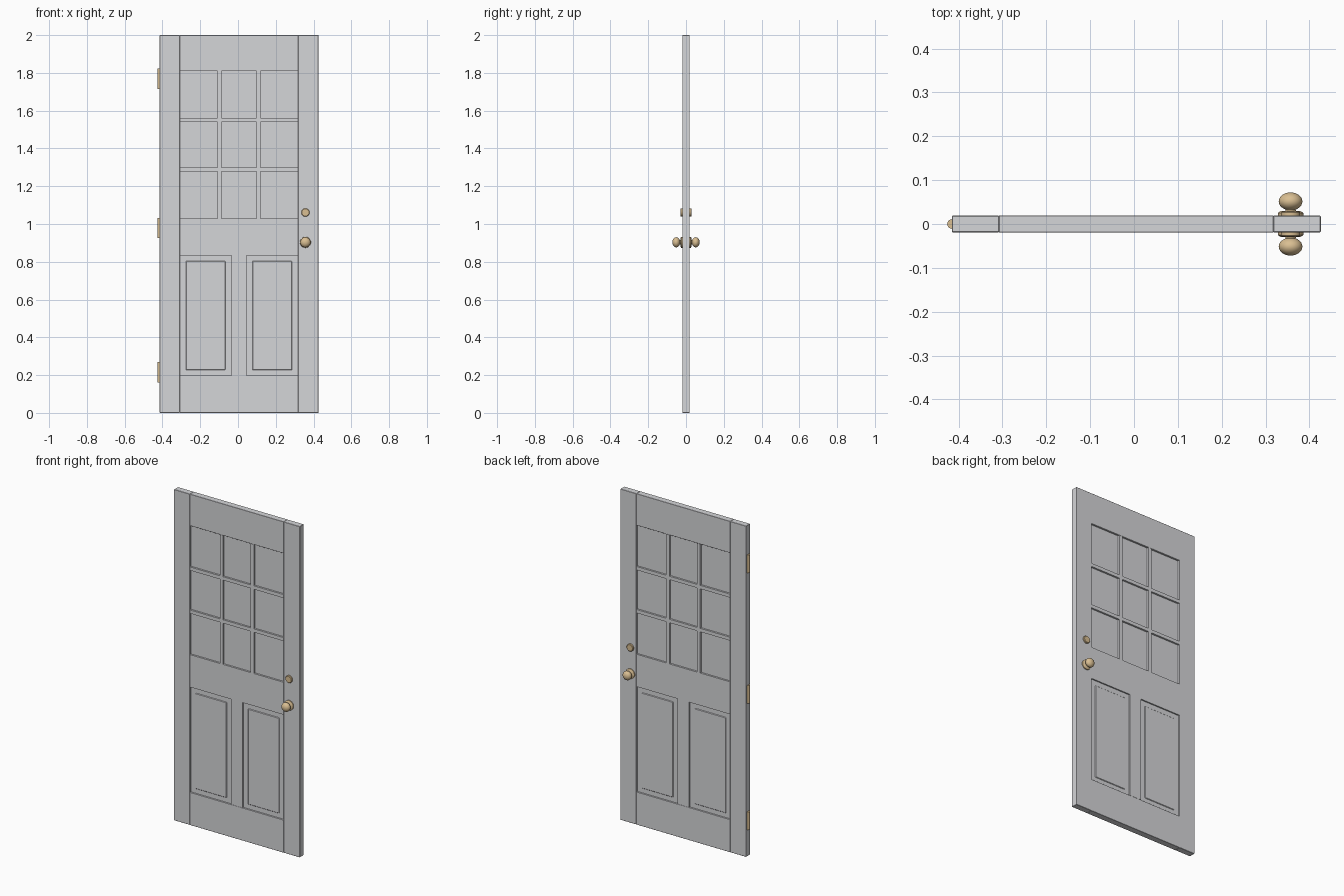
import bpy, bmesh, math
from mathutils import Matrix

old = bpy.data.objects.get("Cube")
if old:
    bpy.data.objects.remove(old, do_unlink=True)


def make_material(name, rgb):
    mat = bpy.data.materials.new(name)
    mat.use_nodes = True
    mat.diffuse_color = (*rgb, 1)
    bsdf = mat.node_tree.nodes["Principled BSDF"]
    bsdf.inputs["Base Color"].default_value = (*rgb, 1)
    return mat


GREY = make_material("pale grey paint", (0.665, 0.67, 0.69))
BRASS = make_material("brass", (0.70, 0.52, 0.29))

HALF = 0.019                      # half the door thickness
LEFT, RIGHT = -0.415, 0.426       # outer edges of the leaf
IN_L, IN_R = -0.308, 0.318        # inner edges of the stiles


def finish(bm, name, mat):
    bmesh.ops.recalc_face_normals(bm, faces=bm.faces)
    mesh = bpy.data.meshes.new(name)
    bm.to_mesh(mesh)
    bm.free()
    mesh.materials.append(mat)
    obj = bpy.data.objects.new(name, mesh)
    bpy.context.collection.objects.link(obj)
    return obj


def board(name, x0, x1, z0, z1, half=HALF, bevel=0.0):
    bm = bmesh.new()
    bmesh.ops.create_cube(bm, size=1)
    size = Matrix.Diagonal((x1 - x0, 2 * half, z1 - z0, 1))
    place = Matrix.Translation(((x0 + x1) / 2, 0, (z0 + z1) / 2))
    bm.transform(place @ size)
    obj = finish(bm, name, GREY)
    if bevel:
        mod = obj.modifiers.new("eased edges", "BEVEL")
        mod.width = bevel
        mod.segments = 1


def lathe(name, profile, x, z, side, steps=32):
    """Turn (radius, distance from door centre) points around the y axis."""
    bm = bmesh.new()
    verts = [bm.verts.new((r, d * side, 0)) for r, d in profile]
    edges = [bm.edges.new(pair) for pair in zip(verts, verts[1:])]
    bmesh.ops.spin(bm, geom=verts + edges, cent=(0, 0, 0), axis=(0, 1, 0),
                   angle=math.tau, steps=steps)
    bmesh.ops.remove_doubles(bm, verts=bm.verts, dist=1e-5)
    bm.transform(Matrix.Translation((x, 0, z)))
    smooth(finish(bm, name, BRASS))


def smooth(obj):
    bpy.ops.object.select_all(action="DESELECT")
    obj.select_set(True)
    bpy.context.view_layer.objects.active = obj
    bpy.ops.object.shade_smooth_by_angle(angle=math.radians(35))


# Stiles and rails
board("hinge_stile", LEFT, IN_L, 0, 2, bevel=0.0015)
board("lock_stile", IN_R, RIGHT, 0, 2, bevel=0.0015)
for name, z0, z1, bevel in (("bottom_rail", 0, 0.198, 0.001),
                            ("lock_rail", 0.834, 1.03, 0),
                            ("top_rail", 1.809, 2, 0.001)):
    board(name, IN_L, IN_R, z0, z1, bevel=bevel)
board("centre_mullion", -0.035, 0.044, 0.198, 0.834)

# Glazing bars and the recessed panes behind them
BAR = 0.021
bars_x = (-0.108, 0.098)
for i, x in enumerate(bars_x):
    board(f"vertical_glazing_bar_{i + 1}", x, x + BAR, 1.03, 1.809)
columns = zip((IN_L, *(x + BAR for x in bars_x)), (*bars_x, IN_R))
for col, (x0, x1) in enumerate(columns):
    for row, z in enumerate((1.279, 1.539)):
        board(f"horizontal_glazing_bar_{row + 1}_{col + 1}", x0, x1, z, z + BAR)
board("window_panes", IN_L, IN_R, 1.03, 1.809, half=0.008)

# Lower panels, each with a shallow raised field on both faces
for side, x0, x1 in (("right", IN_L, -0.035), ("left", 0.044, IN_R)):
    board(f"{side}_lower_panel", x0, x1, 0.198, 0.834, half=0.011)
    board(f"{side}_raised_field", x0 + 0.032, x1 - 0.032, 0.226, 0.804,
          half=0.0145, bevel=0.003)

# Hinge knuckles
for i, z in enumerate((0.216, 0.979, 1.769)):
    bm = bmesh.new()
    bmesh.ops.create_cone(bm, cap_ends=True, segments=24, radius1=0.011,
                          radius2=0.011, depth=0.108)
    bm.transform(Matrix.Translation((LEFT, 0, z)))
    smooth(finish(bm, f"hinge_{i + 1}", BRASS))

# Knobs and deadbolt covers on both faces
ball = [(0.027 * math.sin(a), 0.0515 - 0.0205 * math.cos(a))
        for a in (math.pi * k / 14 for k in range(2, 15))]
knob = [(0.029, 0.018), (0.029, 0.025), (0.024, 0.029), (0.012, 0.030)]
bolt = [(0.022, 0.018), (0.022, 0.026), (0.019, 0.029), (0, 0.029)]
for face, side in (("front", -1), ("back", 1)):
    lathe(f"{face}_knob", knob + ball, 0.357, 0.903, side)
    lathe(f"{face}_deadbolt_cover", bolt, 0.357, 1.061, side)
